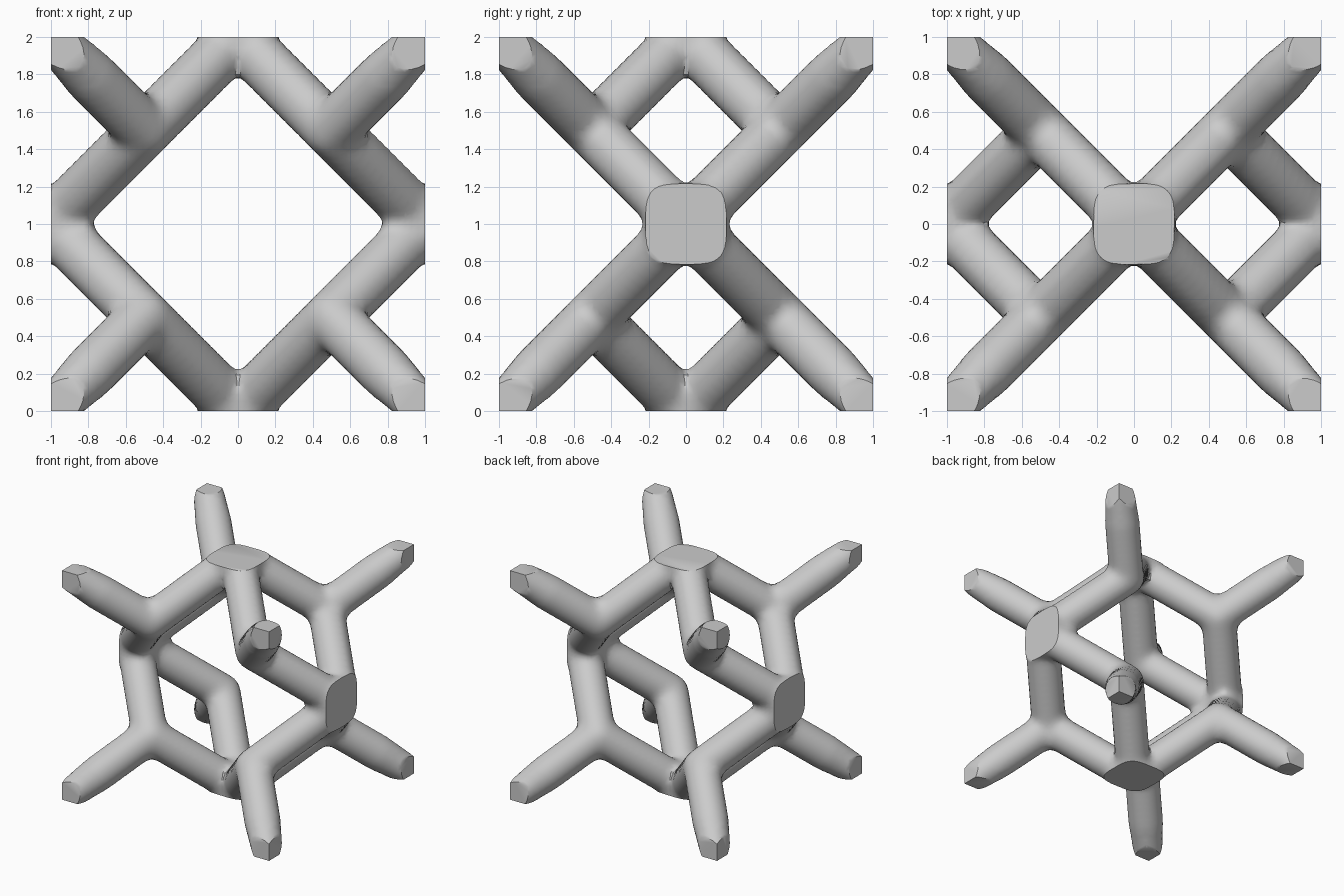
import bpy, bmesh
from mathutils import Vector, Matrix
from itertools import product

if "Cube" in bpy.data.objects:
    bpy.data.objects.remove(bpy.data.objects["Cube"])

R = 0.147          # strut radius
CENTRE = Vector((0, 0, 1))

bm = bmesh.new()


def strut(a, b, r1, r2):
    """Closed tapered tube from a to b."""
    a, b = CENTRE + a, CENTRE + b
    d = b - a
    m = Matrix.Translation((a + b) / 2) @ d.to_track_quat('Z', 'Y').to_matrix().to_4x4()
    bmesh.ops.create_cone(bm, cap_ends=True, segments=20, radius1=r1, radius2=r2,
                          depth=d.length, matrix=m)


def ball(c, r):
    bmesh.ops.create_icosphere(bm, subdivisions=3, radius=r,
                               matrix=Matrix.Translation(CENTRE + c))


# eight three-way joints, each with a corner, a side and a top/bottom strut
for sx, sy, sz in product((-1, 1), repeat=3):
    node = Vector((sx, sy, sz)) * 0.5
    ball(node, R)
    strut(node, node * 1.6, R, R)
    strut(node * 1.58, node * 2.25, R, 0.098)
    strut(node, Vector((sx, 0, 0)), R, R)
    strut(node, Vector((0, 0, sz)), R, R)

# hubs on the four faces where struts meet
for s in (-1, 1):
    ball(Vector((s, 0, 0)), 0.222)
    ball(Vector((0, 0, s)), 0.222)

mesh = bpy.data.meshes.new("lattice_cell")
bm.to_mesh(mesh)
bm.free()
lattice = bpy.data.objects.new("lattice_cell", mesh)
bpy.context.collection.objects.link(lattice)

# cube that trims the cell flat
bpy.ops.mesh.primitive_cube_add(size=2, location=CENTRE)
trim = bpy.context.object
trim.name = "trim_cube"
trim.hide_render = True

# fuse, soften the joints, then trim
mod = lattice.modifiers.new("fuse", 'REMESH')
mod.mode = 'VOXEL'
mod.voxel_size = 0.035
mod = lattice.modifiers.new("soften", 'SMOOTH')
mod.factor = 0.5
mod.iterations = 5
mod = lattice.modifiers.new("trim", 'BOOLEAN')
mod.operation = 'INTERSECT'
mod.solver = 'EXACT'
mod.object = trim

bpy.ops.object.select_all(action='DESELECT')
bpy.context.view_layer.objects.active = lattice
lattice.select_set(True)
for m in list(lattice.modifiers):
    bpy.ops.object.modifier_apply(modifier=m.name)
bpy.data.objects.remove(trim)
bpy.ops.object.shade_smooth_by_angle(angle=0.7)
